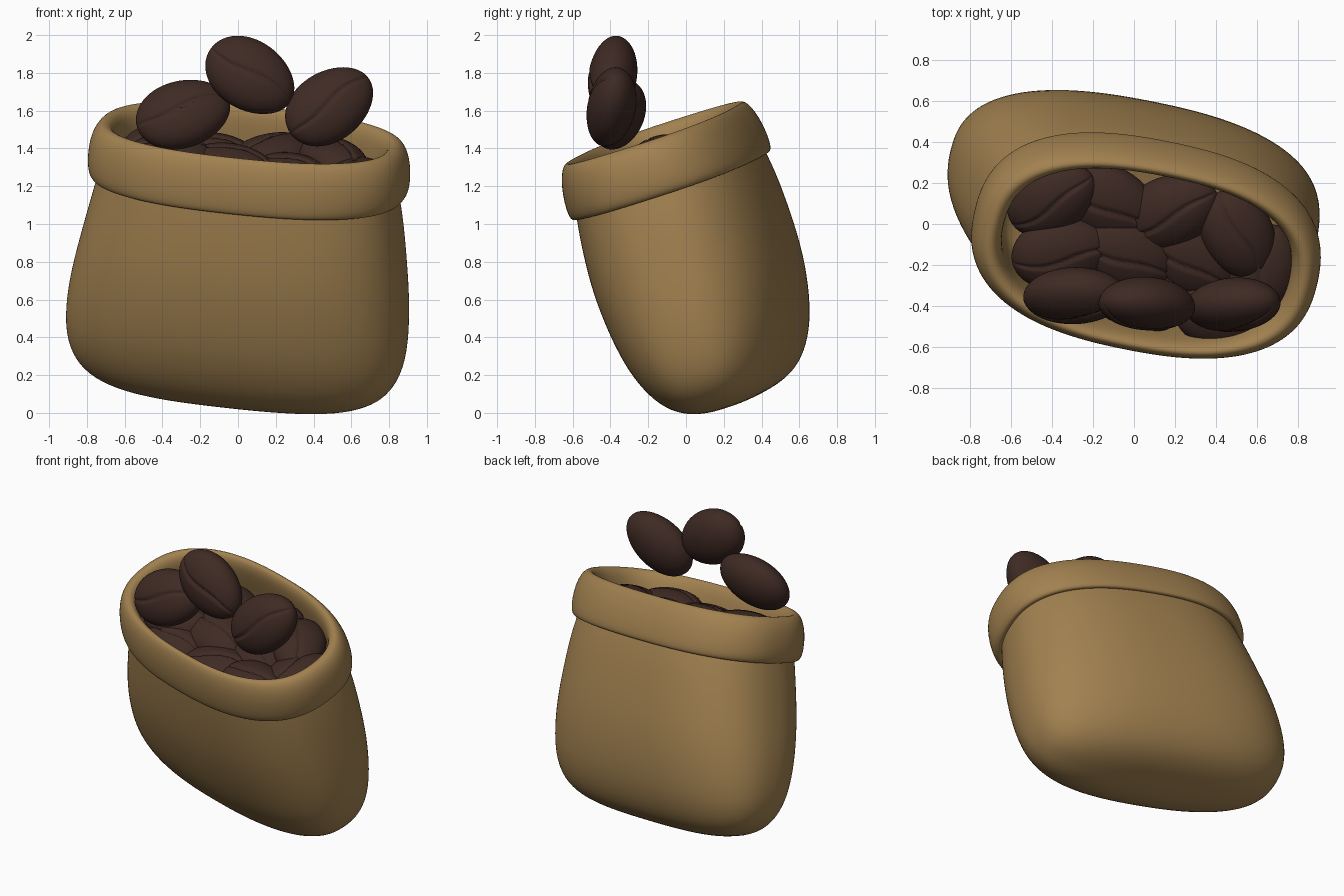
import bpy, bmesh, math, random
from mathutils import Vector, Matrix

if "Cube" in bpy.data.objects:
    bpy.data.objects.remove(bpy.data.objects["Cube"])

random.seed(4)


def material(name, rgb):
    m = bpy.data.materials.new(name)
    m.diffuse_color = (*rgb, 1)
    m.use_nodes = True
    m.node_tree.nodes["Principled BSDF"].inputs["Base Color"].default_value = m.diffuse_color
    return m


burlap = material("burlap", (0.36, 0.22, 0.08))
roast = material("dark_roast", (0.049, 0.023, 0.017))

# Frame of the leaning sack: long axis, depth axis, up axis
EX = Vector((1, -0.2, -0.11)).normalized()
EZ = Vector((0.041, -0.31, 0.95))
EZ = (EZ - EX * EZ.dot(EX)).normalized()
EY = EZ.cross(EX)
CENTRE = Vector((0.06, -0.12, 1.333))


def frame(x, y, z, loc):
    return Matrix.Translation(loc) @ Matrix((x, y, z)).transposed().to_4x4()


SACK = frame(EX, EY, EZ, CENTRE)


def finish(bm, name, mat, matrix, subsurf=0):
    bmesh.ops.recalc_face_normals(bm, faces=bm.faces)
    me = bpy.data.meshes.new(name)
    bm.to_mesh(me)
    bm.free()
    me.materials.append(mat)
    me.polygons.foreach_set("use_smooth", [True] * len(me.polygons))
    ob = bpy.data.objects.new(name, me)
    ob.matrix_world = matrix
    bpy.context.collection.objects.link(ob)
    if subsurf:
        mod = ob.modifiers.new("smooth", "SUBSURF")
        mod.levels = mod.render_levels = subsurf
    return ob


def loft(name, stations, cap_start=False, cap_end=False, n=40, p=2.5):
    """Skin superellipse rings: half width, half depth, height, x shift, y shift."""
    bm = bmesh.new()
    rings = []
    for a, b, z, *shift in stations:
        ox, oy = shift or (0, 0)
        ring = []
        for i in range(n):
            t = 2 * math.pi * i / n
            c, s = math.cos(t), math.sin(t)
            r = (abs(c) ** p + abs(s) ** p) ** (-1 / p)
            ring.append(bm.verts.new((a * c * r + ox, b * s * r + oy, z)))
        rings.append(ring)
    for lo, hi in zip(rings, rings[1:]):
        for i in range(n):
            j = (i + 1) % n
            bm.faces.new((lo[i], lo[j], hi[j], hi[i]))
    for use, ring in ((cap_start, rings[0]), (cap_end, rings[-1])):
        if use:
            bm.faces.new(ring)
    return finish(bm, name, burlap, SACK, 2)


# Sack body: rounded bottom, bulging sides, narrower neck
loft("sack_body", [
    (0.20, 0.05, -1.335, -.015, -.015), (0.44, 0.13, -1.333, -.015, -.015),
    (0.65, 0.235, -1.305, -.02, -.015), (0.81, 0.33, -1.235, -.02, -.015),
    (0.895, 0.412, -1.11, -.025, -.015), (0.922, 0.472, -0.94, -.025, -.015),
    (0.91, 0.51, -0.72, -.02, -.01), (0.875, 0.522, -0.5, -.01, -.01),
    (0.83, 0.51, -0.25, 0, 0), (0.79, 0.485, -0.08, 0, 0),
    (0.77, 0.46, 0.04, 0, 0)], cap_start=True)

# Folded cuff: outer fold, rounded lip, inner wall and a floor under the beans
loft("folded_cuff", [
    (0.77, 0.46, -0.06), (0.79, 0.48, -0.13), (0.835, 0.52, -0.145),
    (0.86, 0.53, -0.09), (0.86, 0.52, 0.02), (0.84, 0.495, 0.11),
    (0.80, 0.465, 0.16), (0.755, 0.435, 0.16), (0.72, 0.41, 0.11),
    (0.71, 0.405, 0.0), (0.71, 0.41, -0.28), (0.65, 0.36, -0.33),
    (0.3, 0.15, -0.33)], cap_end=True)


def bean(name, loc, long_dir, face_dir, size=1.0):
    """Ellipsoid with a flattened, grooved face along its local +z."""
    bm = bmesh.new()
    bmesh.ops.create_uvsphere(bm, u_segments=96, v_segments=28, radius=1)
    for v in bm.verts:
        z, y, x = v.co  # poles along the long axis
        taper = 1 - 0.06 * x
        if z > 0:
            z = z * 0.9
            edge = max(0, 1 - x * x) ** 0.5
            d = (y - 0.12 * math.sin(2.8 * x) * edge) / 0.045
            z -= 0.15 * edge * math.exp(-d * d)
        v.co = (0.255 * x, 0.185 * y * taper, 0.135 * z)
    z = Vector(face_dir).normalized()
    x = Vector(long_dir)
    x = (x - z * x.dot(z)).normalized()
    m = frame(x, z.cross(x), z, Vector(loc)) @ Matrix.Scale(size, 4)
    finish(bm, name, roast, m)


# Beans filling the mouth: x, y, height above the rim plane, heading in degrees, size
pile = [
    (-0.40, 0.12, -0.01, 35, 0.92), (-0.12, 0.10, -0.06, -30, 1),
    (0.18, 0.06, -0.03, 28, 0.97), (0.51, -0.05, 0.0, -62, 0.93),
    (-0.35, -0.14, 0.0, 8, 0.98), (-0.04, -0.15, -0.03, -25, 1),
    (0.27, -0.17, -0.06, -35, 1), (0.62, -0.23, -0.04, 70, 0.95),
    (0.44, -0.43, -0.03, -8, 0.97), (-0.27, -0.29, -0.06, -12, 0.9),
    (0.08, -0.36, -0.06, 10, 0.95),
]
for i, (x, y, h, deg, s) in enumerate(pile):
    dx, dy = x - CENTRE.x, y - CENTRE.y
    z = CENTRE.z + (h - dx * EZ.x - dy * EZ.y) / EZ.z
    a = math.radians(deg)
    tilt = Vector((random.uniform(-.15, .15), random.uniform(-.1, .1), 0))
    bean(f"pile_bean_{i + 1}", (x, y, z), (math.cos(a), math.sin(a), 0), EZ + tilt, s)

# Three loose beans standing above the mouth, facing forward
bean("loose_bean_left", (-0.29, -0.355, 1.583), (0.95, 0, 0.31), (-0.05, -0.9, 0.38))
bean("loose_bean_top", (0.065, -0.395, 1.785), (0.83, 0, -0.56), (0.0, -0.97, 0.16))
bean("loose_bean_right", (0.485, -0.4, 1.625), (0.80, 0, 0.60), (0.0, -0.97, 0.2))
